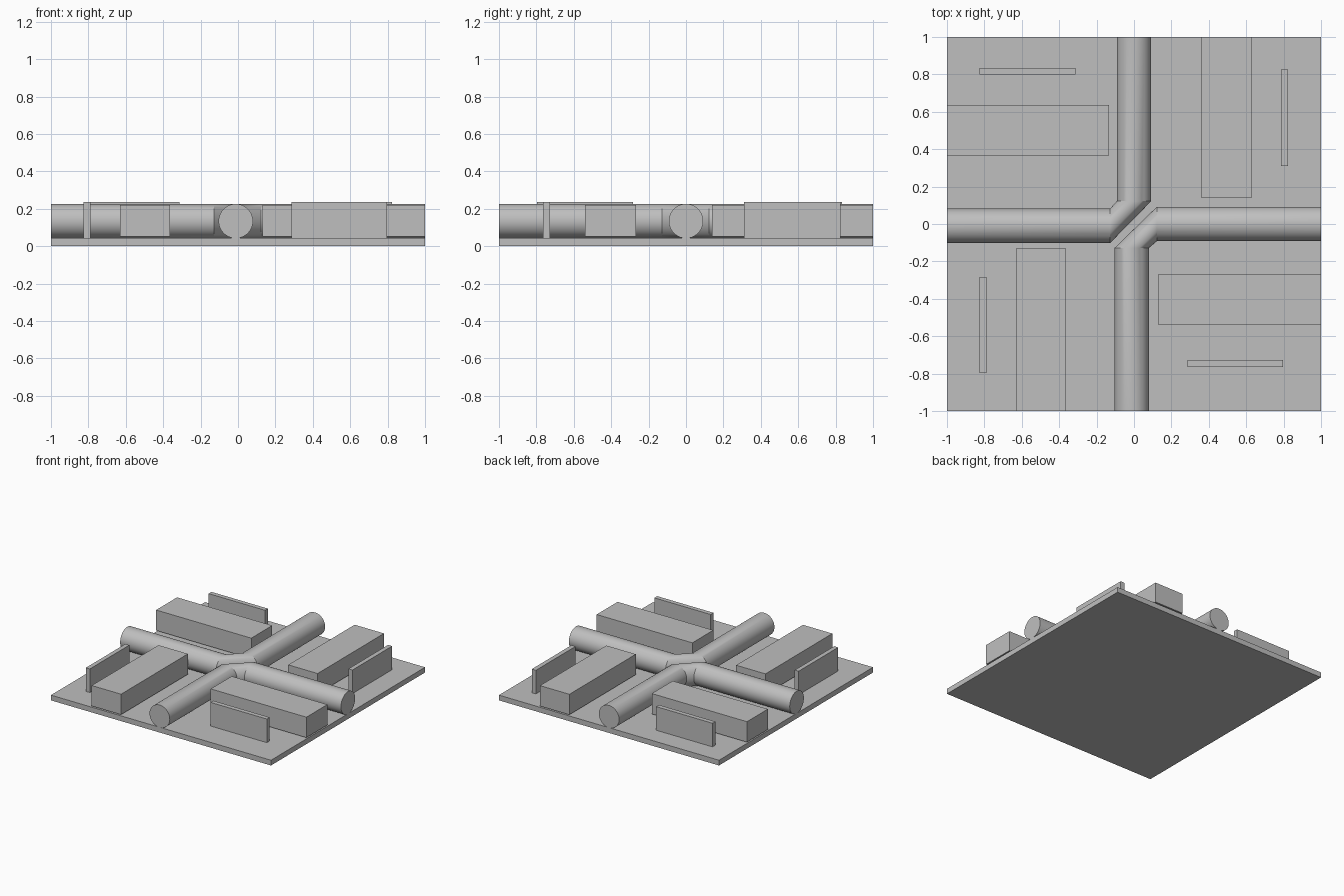
import bpy, bmesh, math
from mathutils import Vector

cube = bpy.data.objects.get("Cube")
if cube:
    bpy.data.objects.remove(cube, do_unlink=True)

grey = bpy.data.materials.new("plain_grey")
grey.use_nodes = True
colour = (0.52, 0.52, 0.52, 1)
grey.diffuse_color = colour
grey.node_tree.nodes["Principled BSDF"].inputs["Base Color"].default_value = colour


def add_object(name, bm):
    mesh = bpy.data.meshes.new(name)
    bmesh.ops.recalc_face_normals(bm, faces=bm.faces)
    bm.to_mesh(mesh)
    bm.free()
    mesh.materials.append(grey)
    obj = bpy.data.objects.new(name, mesh)
    bpy.context.collection.objects.link(obj)
    return obj


def box(name, x0, x1, y0, y1, z0, z1):
    bm = bmesh.new()
    bmesh.ops.create_cube(bm, size=1)
    bmesh.ops.scale(bm, vec=(x1 - x0, y1 - y0, z1 - z0), verts=bm.verts)
    centre = ((x0 + x1) / 2, (y0 + y1) / 2, (z0 + z1) / 2)
    bmesh.ops.translate(bm, vec=centre, verts=bm.verts)
    return add_object(name, bm)


RADIUS, PIPE_Z, SIDES = 0.092, 0.134, 40


def elbow_pipe(name, stations):
    """Tube through upright rings; each station is x, y and the ring's sideways axis."""
    bm = bmesh.new()
    rings = []
    for x, y, side in stations:
        ring = []
        for i in range(SIDES):
            a = math.tau * i / SIDES
            offset = Vector((*side, 0)) * math.cos(a) + Vector((0, 0, math.sin(a)))
            ring.append(bm.verts.new(Vector((x, y, PIPE_Z)) + offset * RADIUS))
        rings.append(ring)
    for a, b in zip(rings, rings[1:]):
        for i in range(SIDES):
            j = (i + 1) % SIDES
            bm.faces.new((a[i], a[j], b[j], b[i]))
    bm.faces.new(rings[0])
    bm.faces.new(rings[-1])
    obj = add_object(name, bm)
    bpy.ops.object.select_all(action="DESELECT")
    obj.select_set(True)
    bpy.context.view_layer.objects.active = obj
    bpy.ops.object.shade_smooth_by_angle(angle=math.radians(25))


# Ground plate
box("base_plate", -1, 1, -1, 1, 0, 0.043)

# Two bent pipes meeting back to back in the middle
elbow_pipe("pipe_back_right", [(-1, -0.01, (0, 1)), (-0.128, -0.01, (0, 1)),
                               (0, 0.122, (-1, 0)), (0, 1, (-1, 0))])
elbow_pipe("pipe_front_left", [(1, 0, (0, 1)), (0.122, 0, (0, 1)),
                               (-0.012, -0.128, (-1, 0)), (-0.012, -1, (-1, 0))])

# Long blocks, raised just clear of the plate
blocks = {
    "back_right": (-1, -0.135, 0.365, 0.637),
    "back_left": (0.36, 0.627, 0.138, 1),
    "front_right": (-0.63, -0.363, -1, -0.132),
    "front_left": (0.13, 1, -0.54, -0.268),
}
for corner, extent in blocks.items():
    box("block_" + corner, *extent, 0.053, 0.221)

# Thin upright walls
walls = {
    "back_right": (-0.825, -0.313, 0.798, 0.835),
    "back_left": (0.787, 0.824, 0.31, 0.825),
    "front_right": (-0.825, -0.789, -0.797, -0.284),
    "front_left": (0.285, 0.797, -0.764, -0.727),
}
for corner, extent in walls.items():
    box("wall_" + corner, *extent, 0.043, 0.237)
